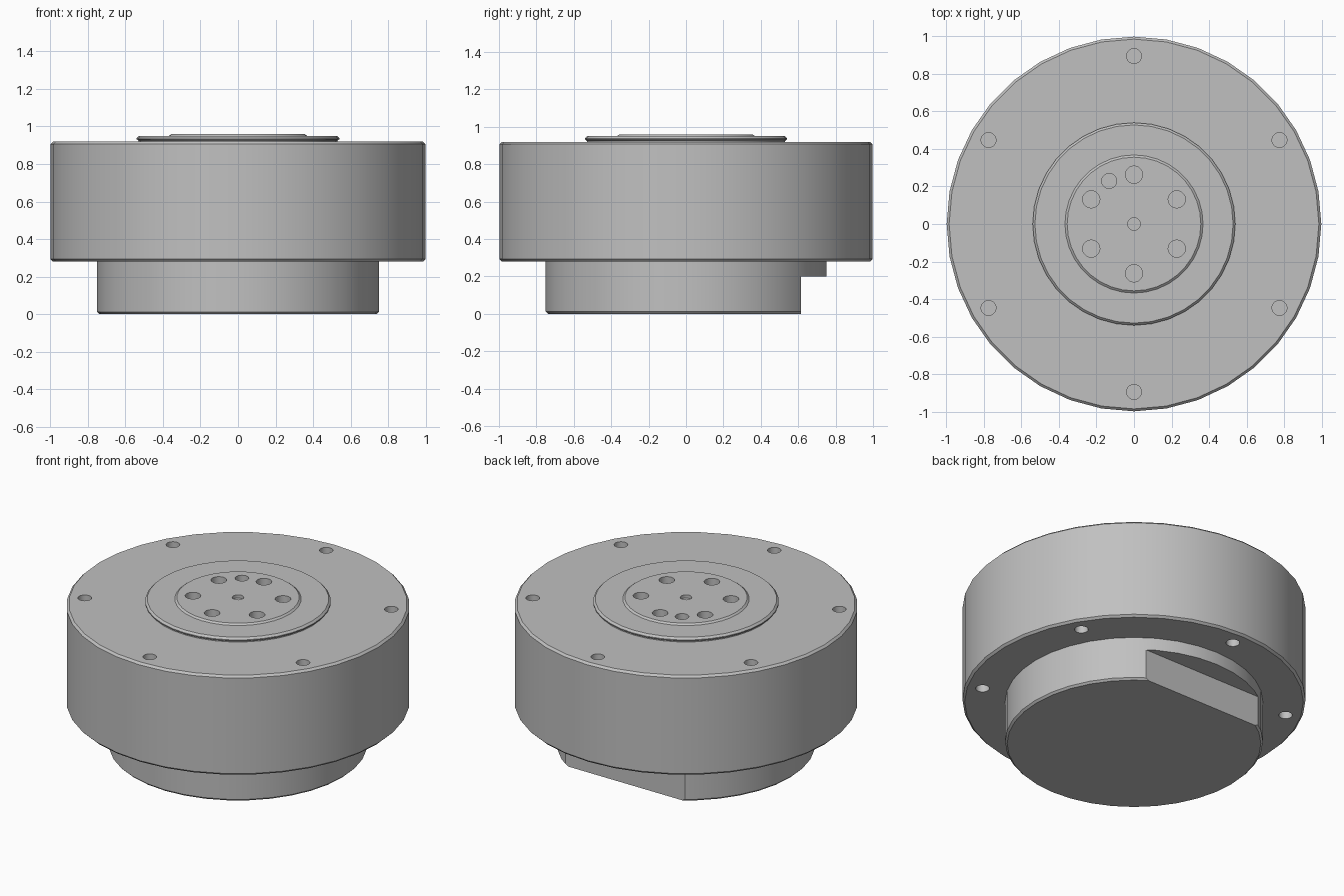
import bpy
import bmesh
import math
from mathutils import Matrix

if "Cube" in bpy.data.objects:
    bpy.data.objects.remove(bpy.data.objects["Cube"], do_unlink=True)

metal = bpy.data.materials.new("grey metal")
metal.use_nodes = True
grey = (0.53, 0.53, 0.53, 1)
metal.diffuse_color = grey
metal.node_tree.nodes["Principled BSDF"].inputs["Base Color"].default_value = grey


def make_object(name, bm):
    bmesh.ops.recalc_face_normals(bm, faces=bm.faces)
    mesh = bpy.data.meshes.new(name)
    bm.to_mesh(mesh)
    bm.free()
    mesh.materials.append(metal)
    obj = bpy.data.objects.new(name, mesh)
    bpy.context.collection.objects.link(obj)
    return obj


def turned_part(name, profile, sides=36):
    """Closed solid of revolution from (radius, height) points, bottom to top."""
    bm = bmesh.new()
    rings = []
    for r, z in profile:
        angles = [math.tau * i / sides for i in range(sides)]
        rings.append([bm.verts.new((r * math.cos(a), r * math.sin(a), z)) for a in angles])
    for low, high in zip(rings, rings[1:]):
        for i in range(sides):
            j = (i + 1) % sides
            bm.faces.new((low[i], low[j], high[j], high[i]))
    bm.faces.new(rings[0][::-1])
    bm.faces.new(rings[-1])
    return make_object(name, bm)


def add_hole(bm, ring_radius, degrees, radius, bottom, top):
    a = math.radians(degrees)
    place = Matrix.Translation((ring_radius * math.cos(a), ring_radius * math.sin(a), (bottom + top) / 2))
    bmesh.ops.create_cone(bm, cap_ends=True, segments=20, radius1=radius,
                          radius2=radius, depth=top - bottom, matrix=place)


def cut(obj, cutter):
    mod = obj.modifiers.new("cut", 'BOOLEAN')
    mod.operation = 'DIFFERENCE'
    mod.solver = 'EXACT'
    mod.object = cutter
    bpy.ops.object.select_all(action='DESELECT')
    bpy.context.view_layer.objects.active = obj
    obj.select_set(True)
    bpy.ops.object.modifier_apply(modifier=mod.name)


# Turned parts with small chamfers
base = turned_part("base", [(0.738, 0), (0.75, 0.012), (0.75, 0.3)])
body = turned_part("body", [(0.985, 0.28), (0.998, 0.293), (0.998, 0.907), (0.985, 0.92)])
ring = turned_part("raised_ring", [(0.53, 0.9), (0.53, 0.925), (0.54, 0.932), (0.54, 0.938), (0.528, 0.95)])
hub = turned_part("hub_face", [(0.368, 0.91), (0.368, 0.95), (0.356, 0.96)])

# Bolt holes: outer circle above and below, inner circle, pin and centre
bm = bmesh.new()
for k in range(6):
    angle = 30 + 60 * k
    add_hole(bm, 0.895, angle, 0.04, 0.77, 1)
    add_hole(bm, 0.895, angle, 0.04, 0.2, 0.43)
    add_hole(bm, 0.263, angle, 0.046, 0.8, 1)
add_hole(bm, 0.265, 120, 0.04, 0.8, 1)
add_hole(bm, 0, 0, 0.034, 0.94, 1)
holes = make_object("hole_cutter", bm)
for part in (body, ring, hub):
    cut(part, holes)

# Flat notch at the back of the base
bm = bmesh.new()
bmesh.ops.create_cube(bm, size=1, matrix=Matrix.Translation((0, 1.115, -0.3)) @ Matrix.Diagonal((2, 1, 1, 1)))
notch = make_object("notch_cutter", bm)
cut(base, notch)

for cutter in (holes, notch):
    bpy.data.objects.remove(cutter, do_unlink=True)

# Smooth walls, crisp edges
bpy.ops.object.select_all(action='DESELECT')
for part in (base, body, ring, hub):
    part.select_set(True)
bpy.context.view_layer.objects.active = body
bpy.ops.object.shade_smooth_by_angle(angle=math.radians(30))
